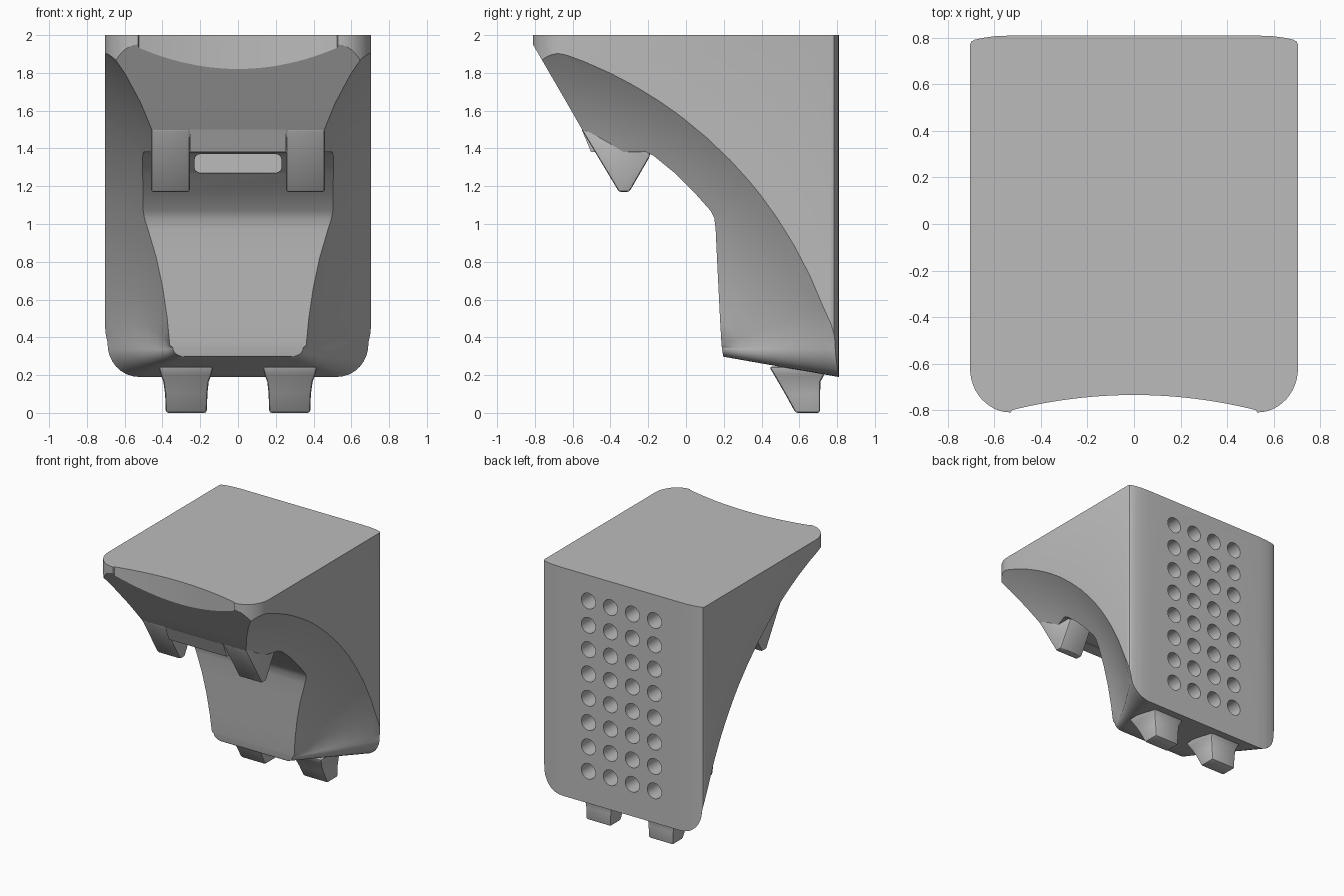
import bpy, bmesh, math
from mathutils import Vector

cube = bpy.data.objects.get("Cube")
if cube:
    bpy.data.objects.remove(cube)

grey = bpy.data.materials.new("plain_grey")
grey.use_nodes = True
grey.diffuse_color = (0.5, 0.5, 0.5, 1)
grey.node_tree.nodes["Principled BSDF"].inputs["Base Color"].default_value = (0.5, 0.5, 0.5, 1)


def finish(bm, name):
    bmesh.ops.recalc_face_normals(bm, faces=bm.faces)
    mesh = bpy.data.meshes.new(name)
    bm.to_mesh(mesh)
    bm.free()
    mesh.materials.append(grey)
    ob = bpy.data.objects.new(name, mesh)
    bpy.context.collection.objects.link(ob)
    return ob


def activate(ob):
    bpy.ops.object.select_all(action='DESELECT')
    ob.select_set(True)
    bpy.context.view_layer.objects.active = ob


def smooth(ob):
    activate(ob)
    bpy.ops.object.shade_smooth_by_angle(angle=math.radians(30))


def loft(name, rings):
    """Closed solid through rings that have equal point counts."""
    bm = bmesh.new()
    vs = [[bm.verts.new(p) for p in ring] for ring in rings]
    n = len(vs[0])
    for a, b in zip(vs, vs[1:]):
        for i in range(n):
            j = (i + 1) % n
            bm.faces.new((a[i], a[j], b[j], b[i]))
    bm.faces.new(vs[0])
    bm.faces.new(vs[-1])
    return finish(bm, name)


def apply(ob, kind, **settings):
    mod = ob.modifiers.new(kind.lower(), kind)
    for key, value in settings.items():
        setattr(mod, key, value)
    activate(ob)
    bpy.ops.object.modifier_apply(modifier=mod.name)


def boolean(ob, cutter, operation):
    cutter.hide_render = True
    apply(ob, 'BOOLEAN', object=cutter, operation=operation, solver='EXACT')
    bpy.data.objects.remove(cutter)


# Underside: flanks revolve about a sideways axis, flaring with radius
AXIS_Y, AXIS_Z, R_OUT, COLS = -1.39, -0.234, 2.45, 8


def flare(r):
    return 0.5 + 0.63 * (r - 2) + 0.6 * (r - 2) ** 2


def flank_row(y, z):
    d = Vector((y - AXIS_Y, z - AXIS_Z))
    row = []
    for i in range(COLS + 1):
        r = d.length + (R_OUT - d.length) * i / COLS
        p = d.normalized() * r
        row.append(Vector((flare(r), AXIS_Y + p.x, AXIS_Z + p.y)))
    return row


profile = [(-0.9, 2.1), (-0.81, 1.95), (-0.72, 1.795), (-0.63, 1.64), (-0.55, 1.5),
           (-0.49, 1.41), (-0.44, 1.385), (-0.32, 1.38), (-0.21, 1.38), (-0.17, 1.36),
           (-0.06, 1.27), (0.05, 1.16), (0.13, 1.07), (0.15, 1.03), (0.157, 0.97),
           (0.164, 0.82), (0.172, 0.66), (0.18, 0.5), (0.188, 0.36)]
rows = [flank_row(y, z) for y, z in profile]

# Rounded lower corners: rows fan out to a quarter circle on the back face
STEPS = 8
for s in range(STEPS + 1):
    a = math.pi / 2 * s / STEPS
    inner = Vector((0.28 + 0.065 * math.cos(a), 0.19 + 0.01 * s / STEPS, 0.345 - 0.048 * math.sin(a)))
    corner = Vector((0.52 + 0.185 * math.cos(a), 0.81, 0.375 - 0.185 * math.sin(a)))
    bow = 0.25 * (1 - s / STEPS) ** 2
    row = []
    for i in range(COLS + 1):
        t = i / COLS
        p = inner.lerp(corner, t * 1.15)
        p.x -= bow * t * (1 - t) * (0.87 - t if t < 0.87 else 0)
        row.append(p)
    rows.append(row)

bm = bmesh.new()
grid = []
for row in rows:
    left = [bm.verts.new((-p.x, p.y, p.z)) for p in reversed(row)]
    grid.append(left + [bm.verts.new(p) for p in row])
hub_l, hub_r = (bm.verts.new((x, 1.2, 2.4)) for x in (-0.95, 0.95))
for a, b in zip(grid, grid[1:]):
    for i in range(len(a) - 1):
        bm.faces.new((a[i], a[i + 1], b[i + 1], b[i]))
    bm.faces.new((a[0], b[0], hub_l))
    bm.faces.new((a[-1], hub_r, b[-1]))
bm.faces.new(grid[0] + [hub_r, hub_l])
bm.faces.new(grid[-1])
bm.faces.new((grid[-1][0], grid[-1][-1], hub_r, hub_l))
bmesh.ops.triangulate(bm, faces=bm.faces)
body = finish(bm, "body")

# Plan outline: soft back corners, round front corners, hollow front edge
half = [(0.53, 0.81), (0.6, 0.807), (0.65, 0.8), (0.685, 0.792), (0.7, 0.784), (0.705, 0.77)]
for s in range(13):
    a = math.pi / 2 * s / 12
    half.append((0.53 + 0.175 * math.cos(a), -0.62 - 0.19 * math.sin(a)))
for s in range(12):
    x = 0.525 * (1 - s / 12)
    half.append((x, -0.735 - 0.065 * (x / 0.525) ** 2))
half.append((0, -0.735))
outline = half + [(-x, y) for x, y in reversed(half[:-1])]
plan = loft("plan_cutter", [[(x, y, z) for x, y in outline] for z in (-0.2, 2)])
boolean(body, plan, 'INTERSECT')

# Grid of round holes in the back
bm = bmesh.new()
for col in range(4):
    for line in range(8):
        geo = bmesh.ops.create_cone(bm, cap_ends=True, segments=24, radius1=0.062,
                                    radius2=0.062, depth=0.4)["verts"]
        for v in geo:
            x, y, z = v.co
            v.co = ((col - 1.5) * 0.193 + x, 0.86 + z, 1.795 - line * 0.193 - y)
boolean(body, finish(bm, "hole_cutter"), 'DIFFERENCE')

# Rounded slot behind the front hooks
slot = []
for cx, cz, start in ((0.2, 1.34, 0), (-0.2, 1.34, 90), (-0.2, 1.3, 180), (0.2, 1.3, 270)):
    for k in range(5):
        a = math.radians(start + k * 22.5)
        slot.append((cx + 0.03 * math.cos(a), cz + 0.03 * math.sin(a)))
boolean(body, loft("slot_cutter", [[(x, y, z) for x, z in slot] for y in (-0.35, -0.04)]), 'DIFFERENCE')
smooth(body)

# Plate between the hooks
lip = [(-0.552, 1.5), (-0.503, 1.382), (-0.4, 1.379), (-0.4, 1.5)]
smooth(loft("hook_plate", [[(x, y, z) for y, z in lip] for x in (-0.255, 0.255)]))

# Front hooks and bottom feet, one of each per side
hook = [(-0.553, 1.5), (-0.355, 1.17), (-0.3, 1.17), (-0.19, 1.36), (-0.2, 1.45), (-0.45, 1.5)]
foot = [(0, 0.165, 0.382, 0.58, 0.71), (0.1, 0.162, 0.386, 0.525, 0.71),
        (0.165, 0.155, 0.395, 0.487, 0.712), (0.2, 0.142, 0.408, 0.467, 0.73),
        (0.245, 0.13, 0.42, 0.44, 0.77)]
for side, label in ((1, "left"), (-1, "right")):
    part = loft(label + "_hook", [[(side * x, y, z) for y, z in hook] for x in (0.255, 0.46)])
    apply(part, 'BEVEL', width=0.012, segments=2)
    smooth(part)
    rings = [[(side * x, y, z) for x, y in ((a, c), (b, c), (b, d), (a, d))]
             for z, a, b, c, d in foot]
    part = loft(label + "_foot", rings)
    apply(part, 'BEVEL', width=0.014, segments=2, angle_limit=math.radians(40))
    smooth(part)
